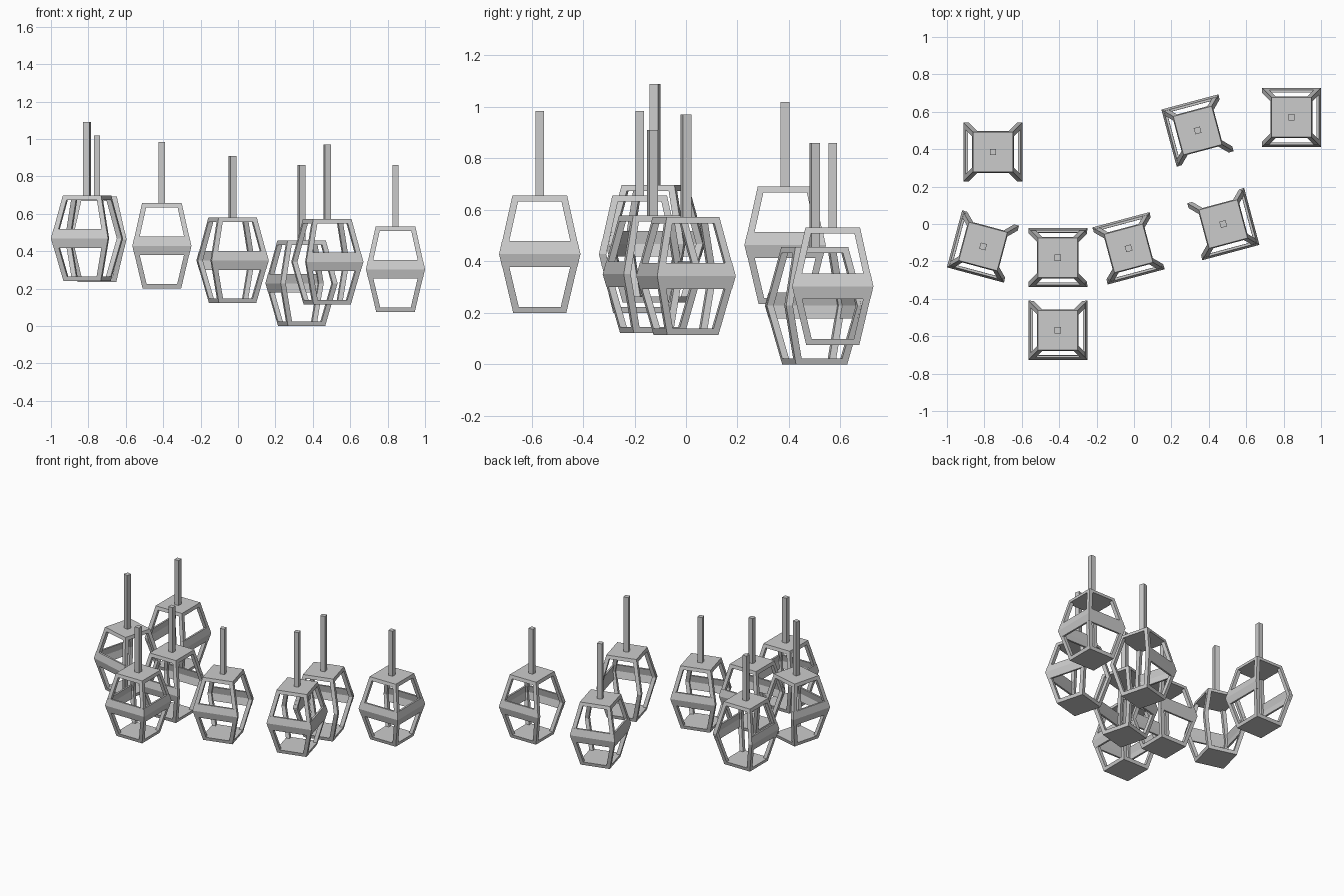
import bpy, math
from mathutils import Matrix

if "Cube" in bpy.data.objects:
    bpy.data.objects.remove(bpy.data.objects["Cube"])

TOP, MID, BOT = 0.106, 0.157, 0.103   # half widths of the cage
H = 0.457                             # cage height
POST, SLAB, STEM = 0.027, 0.024, 0.017
BAND_H, BAND_T = 0.05, 0.013


def half(z):
    """Half width of the cage at height z."""
    m = H / 2
    return BOT + (MID - BOT) * z / m if z < m else MID + (TOP - MID) * (z - m) / m


def loft(name, rings, matrix):
    """Closed solid skinned through a stack of rings, bottom to top."""
    n = len(rings[0])
    verts = [p for r in rings for p in r]
    faces = [tuple(reversed(range(n))),
             tuple(range(len(verts) - n, len(verts)))]
    for k in range(len(rings) - 1):
        for i in range(n):
            j = (i + 1) % n
            faces.append((k * n + i, k * n + j, (k + 1) * n + j, (k + 1) * n + i))
    mesh = bpy.data.meshes.new(name)
    mesh.from_pydata(verts, [], faces)
    ob = bpy.data.objects.new(name, mesh)
    bpy.context.collection.objects.link(ob)
    ob.matrix_world = matrix


def rect(x0, x1, y0, y1, z):
    return [(x0, y0, z), (x1, y0, z), (x1, y1, z), (x0, y1, z)]


def square(h, z):
    return rect(-h, h, -h, h, z)


def turned(m, quarter):
    return m @ Matrix.Rotation(quarter * math.pi / 2, 4, 'Z')


def lantern(x, y, z, stem_top, angle, sides):
    m = Matrix.Translation((x, y, z)) @ Matrix.Rotation(math.radians(angle), 4, 'Z')
    # top and bottom plates
    loft("bottom_plate", [square(half(t), t) for t in (0, SLAB)], m)
    loft("top_plate", [square(half(t), t) for t in (H - SLAB, H)], m)
    # hanging stem
    loft("stem", [square(STEM, t) for t in (H - 0.01, stem_top - z)], m)
    # four bent corner posts
    for q in range(4):
        rings = []
        for t in (0.005, H / 2, H - 0.005):
            h = half(t)
            rings.append(rect(h - POST, h, h - POST, h, t))
        loft("corner_post", rings, turned(m, q))
    # waist bands on selected sides: 0 right, 1 back, 2 left, 3 front
    for q in sides:
        rings = []
        for t in (H / 2 - BAND_H, H / 2, H / 2 + BAND_H):
            h = half(t) + 0.001
            rings.append(rect(h - BAND_T, h, -h, h, t))
        loft("waist_band", rings, turned(m, q))


# x, y, base height, stem top, turn, banded sides
for spec in [
    (-0.754, 0.385, 0.235, 1.02, 0, (0, 2)),
    (-0.807, -0.120, 0.240, 1.09, -15, (2, 3)),
    (-0.407, -0.180, 0.200, 0.985, 0, (1, 3)),
    (-0.407, -0.568, 0.200, 0.985, 0, (0, 2, 3)),
    (-0.029, -0.130, 0.122, 0.91, 15, (1, 3)),
    (0.340, 0.500, 0.0, 0.86, 15, (1, 2)),
    (0.477, 0.0, 0.115, 0.97, 15, (0, 3)),
    (0.842, 0.570, 0.075, 0.86, 0, (0, 1, 3)),
]:
    lantern(*spec)
